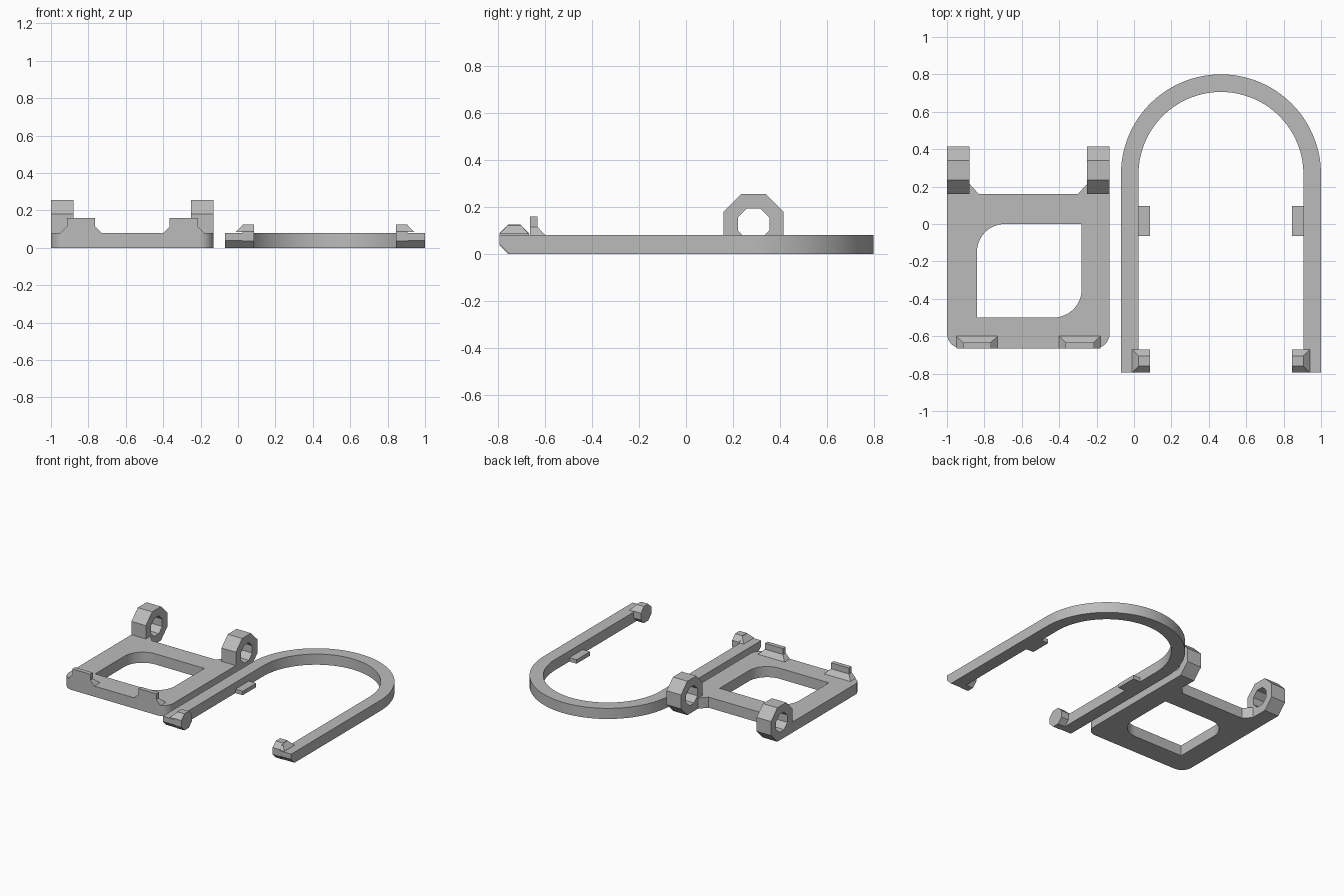
import bpy, bmesh, math
from mathutils import Vector

cube = bpy.data.objects.get("Cube")
if cube:
    bpy.data.objects.remove(cube, do_unlink=True)

GREY = (0.5, 0.5, 0.5, 1)
grey = bpy.data.materials.new("plain grey")
grey.use_nodes = True
grey.diffuse_color = GREY
grey.node_tree.nodes["Principled BSDF"].inputs["Base Color"].default_value = GREY


def finish(name, bm):
    bmesh.ops.recalc_face_normals(bm, faces=bm.faces[:])
    mesh = bpy.data.meshes.new(name)
    bm.to_mesh(mesh)
    bm.free()
    mesh.materials.append(grey)
    obj = bpy.data.objects.new(name, mesh)
    bpy.context.collection.objects.link(obj)
    bpy.ops.object.select_all(action='DESELECT')
    obj.select_set(True)
    bpy.context.view_layer.objects.active = obj
    bpy.ops.object.shade_smooth_by_angle(angle=math.radians(30))
    return obj


def prism(loops, axis, lo, hi):
    """Extrude an outline, with an optional hole loop, along x or z."""
    bm = bmesh.new()
    edges = []
    for loop in loops:
        verts = [bm.verts.new((lo, a, b) if axis == 'x' else (a, b, lo)) for a, b in loop]
        if len(loops) == 1:
            bm.faces.new(verts)
        else:
            edges += [bm.edges.new((v, verts[i - 1])) for i, v in enumerate(verts)]
    step = Vector((hi - lo, 0, 0)) if axis == 'x' else Vector((0, 0, hi - lo))
    if edges:
        bmesh.ops.triangle_fill(bm, edges=edges, use_beauty=True, normal=step.normalized())
    out = bmesh.ops.extrude_face_region(bm, geom=bm.faces[:], use_keep_orig=True)
    bmesh.ops.translate(bm, vec=step, verts=[g for g in out["geom"] if isinstance(g, bmesh.types.BMVert)])
    return bm


def loft(name, sections):
    """Stack rectangles (x0, x1, y0, y1, z) into one closed solid."""
    bm = bmesh.new()
    rings = [[bm.verts.new(p) for p in ((x0, y0, z), (x1, y0, z), (x1, y1, z), (x0, y1, z))]
             for x0, x1, y0, y1, z in sections]
    for low, high in zip(rings, rings[1:]):
        for i in range(4):
            bm.faces.new((low[i - 1], low[i], high[i], high[i - 1]))
    bm.faces.new(rings[0])
    bm.faces.new(rings[-1])
    return finish(name, bm)


def arc(cx, cy, r, start, end, n):
    angles = [math.radians(start + (end - start) * i / n) for i in range(n + 1)]
    return [(cx + r * math.cos(a), cy + r * math.sin(a)) for a in angles]


def octagon(cx, cy, apothem):
    return arc(cx, cy, apothem / math.cos(math.pi / 8), 22.5, 337.5, 7)


T = 0.08  # stock thickness

# Frame plate with a window rounded at two opposite corners
L, R, F, B = -1.0, -0.13, -0.665, 0.16
r = 0.08
outer = [(R, B), (L, B)] + arc(L + r, F + r, r, 180, 270, 10) + arc(R - r, F + r, r, 270, 360, 10)
r = 0.15
window = ([(-0.28, 0)] + arc(-0.84 + r, -r, r, 90, 180, 12) + [(-0.84, -0.5)]
          + arc(-0.28 - r, -0.5 + r, r, 270, 360, 12))
finish("frame_plate", prism([outer, window], 'z', 0, T))

# Mirrored fittings on the plate
mid = (L + R) / 2
for side, mx in (("right", lambda x: x), ("left", lambda x: 2 * mid - x)):
    # Hinge ring, its lower front corner filled out to the plate
    ring = octagon(0.288, 0.1275, 0.1275)
    ring = [p for p in ring if not (p[0] < 0.25 and p[1] < 0.09)]
    ring.insert(4, (B, 0))
    finish(side + "_hinge_ring",
           prism([ring, octagon(0.288, 0.1275, 0.067)], 'x', mx(-1), mx(-0.88)))
    finish(side + "_hinge_gusset",
           prism([[(mx(-0.88), B), (mx(-0.83), B), (mx(-0.88), 0.215)]], 'z', 0, T))
    # Upright stop with sloped foot
    loft(side + "_stop", [(mx(-0.95), mx(-0.73), F, -0.6, T),
                          (mx(-0.915), mx(-0.765), F, -0.633, 0.115),
                          (mx(-0.915), mx(-0.765), F, -0.633, 0.16)])

# U-shaped bail, front ends chamfered underneath
cx, cy, ro, ri, end = 0.465, 0.265, 0.535, 0.441, -0.795
outline = ([(cx + ro, end)] + arc(cx, cy, ro, 0, 180, 64) + [(cx - ro, end), (cx - ri, end)]
           + arc(cx, cy, ri, 180, 0, 64) + [(cx + ri, end)])
bm = prism([outline], 'z', 0, T)
tips = [e for e in bm.edges if all(v.co.y < end + 0.01 and v.co.z < 0.01 for v in e.verts)]
bmesh.ops.bevel(bm, geom=tips, offset=0.04, segments=1, affect='EDGES')
finish("bail", bm)

# Mirrored pivots and tabs on the inner side of the bail legs
for side, mx in (("right", lambda x: x), ("left", lambda x: 2 * cx - x)):
    knob = octagon(-0.7325, 0.0625, 0.0625)
    finish(side + "_pivot", prism([knob], 'x', mx(0.024), mx(0.085)))
    loft(side + "_pivot_foot", [(mx(-0.012), mx(0.085), end, -0.67, T + 0.005),
                                (mx(0.027), mx(0.085), -0.758, -0.706, 0.125)])
    loft(side + "_tab", [(mx(0.02), mx(0.085), -0.065, 0.095, z) for z in (0, 0.03)])
